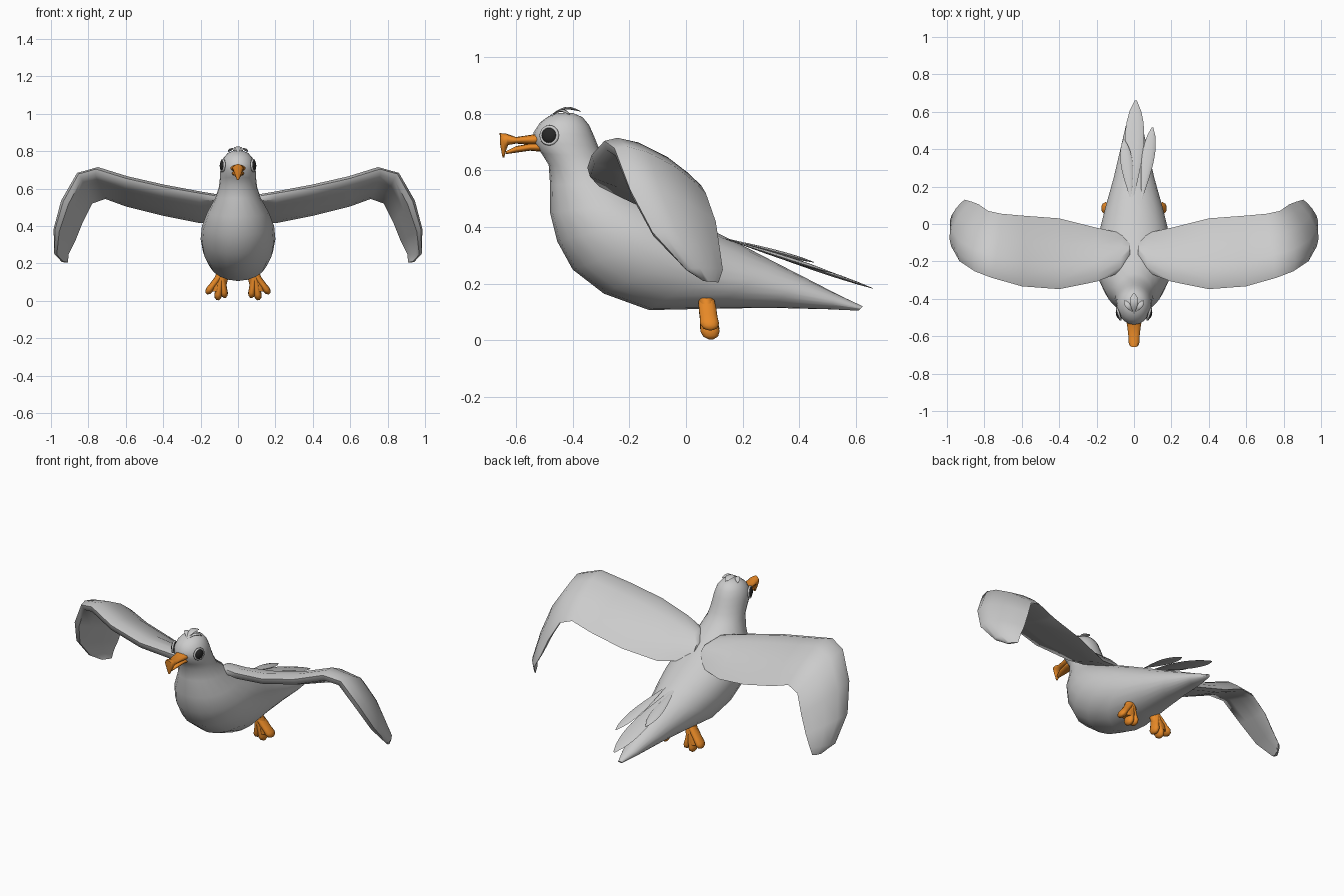
import bpy, bmesh
from math import sin, cos, pi, radians
from mathutils import Vector as V

if "Cube" in bpy.data.objects:
    bpy.data.objects.remove(bpy.data.objects["Cube"])


def colour(name, rgba):
    m = bpy.data.materials.new(name)
    m.diffuse_color = rgba
    m.use_nodes = True
    m.node_tree.nodes["Principled BSDF"].inputs["Base Color"].default_value = m.diffuse_color
    return m


orange = colour("orange", (0.8, 0.25, 0.02, 1))
black = colour("black", (0.02, 0.02, 0.02, 1))


def loft(name, rings, mat=None, mirror=False, sharp=60):
    """Skin a list of closed rings and cap both ends."""
    bm = bmesh.new()
    rows = [[bm.verts.new(p) for p in r] for r in rings]
    n = len(rows[0])
    for a, b in zip(rows, rows[1:]):
        for i in range(n):
            j = (i + 1) % n
            bm.faces.new((a[i], a[j], b[j], b[i]))
    bm.faces.new(rows[0])
    bm.faces.new(rows[-1])
    bmesh.ops.recalc_face_normals(bm, faces=bm.faces)
    me = bpy.data.meshes.new(name)
    bm.to_mesh(me)
    bm.free()
    for p in me.polygons:
        p.use_smooth = True
    me.set_sharp_from_angle(angle=radians(sharp))
    ob = bpy.data.objects.new(name, me)
    bpy.context.collection.objects.link(ob)
    if mat:
        me.materials.append(mat)
    if mirror:
        ob.modifiers.new("mirror", "MIRROR")
    return ob


def oval(c, a, b, n):
    return [c + a * cos(2 * pi * i / n) + b * sin(2 * pi * i / n) for i in range(n)]


def profile(name, rows, n, mat=None):
    """Rows: front/top point (y, z), back/bottom point (y, z), half width."""
    rings = []
    for y1, z1, y2, z2, w in rows:
        f, b = V((0, y1, z1)), V((0, y2, z2))
        rings.append(oval((f + b) / 2, (f - b) / 2, V((w, 0, 0)), n))
    return loft(name, rings, mat)


# Body, from crown of the head down the neck and along to the tail point
profile("body", [
    (-.45, .803, -.40, .803, .025), (-.485, .792, -.365, .788, .055),
    (-.515, .77, -.342, .76, .077), (-.538, .735, -.325, .722, .091),
    (-.538, .70, -.31, .685, .095), (-.51, .66, -.292, .645, .097),
    (-.485, .62, -.265, .60, .102), (-.48, .55, -.20, .55, .122),
    (-.48, .45, -.12, .495, .165), (-.455, .35, -.03, .45, .193),
    (-.40, .25, .05, .41, .20), (-.29, .165, .13, .37, .188),
    (-.13, .107, .21, .33, .16), (.10, .112, .32, .273, .115),
    (.30, .115, .42, .222, .082), (.50, .11, .54, .16, .045),
    (.61, .105, .625, .12, .012)], 20)

# Open beak, hooked at the tip
profile("upper_beak", [
    (-.50, .735, -.50, .69, .046), (-.54, .727, -.54, .69, .037),
    (-.60, .718, -.60, .695, .03), (-.635, .73, -.628, .69, .03),
    (-.658, .732, -.635, .672, .025), (-.656, .69, -.638, .66, .016),
    (-.648, .646, -.642, .646, .005)], 12, orange)
profile("lower_beak", [
    (-.50, .70, -.50, .665, .035), (-.55, .695, -.55, .67, .03),
    (-.60, .686, -.60, .663, .022), (-.635, .668, -.635, .658, .01)], 12, orange)

# Wings: leading point, trailing point, thickness factor
stations = [
    ((.02, -.18, .51), (.02, -.10, .475), .5), ((.07, -.26, .55), (.06, -.05, .44), .8),
    ((.20, -.31, .57), (.20, -.02, .415), 1), ((.40, -.35, .605), (.40, .03, .455), 1),
    ((.60, -.335, .65), (.60, .045, .505), 1), ((.76, -.29, .70), (.71, .055, .545), 1),
    ((.85, -.255, .675), (.78, .07, .52), 1), ((.93, -.20, .53), (.83, .105, .42), 1),
    ((.975, -.12, .38), (.87, .12, .32), .8), ((.98, 0, .25), (.905, .13, .25), .4),
    ((.94, .06, .21), (.91, .115, .205), .2)]
section = [(0, 0), (.15, .022), (.4, .045), (.7, .05), (.9, .034), (1, .005),
           (.95, -.022), (.7, -.02), (.4, -.015), (.15, -.012)]
mids = [(V(l) + V(t)) / 2 for l, t, k in stations]
rings = []
for i, (l, t, k) in enumerate(stations):
    chord = V(l) - V(t)
    span = mids[min(i + 1, len(mids) - 1)] - mids[max(i - 1, 0)]
    up = chord.cross(span).normalized()
    rings.append([V(t) + chord * u + up * v * k for u, v in section])
loft("wings", rings, mirror=True)


def feather(name, base, tip, w, thick, arch=0):
    """Flat leaf shape from base to tip, widest past the middle."""
    base, tip = V(base), V(tip)
    d = tip - base
    side = V((d.y, -d.x, 0)).normalized()
    up = side.cross(d).normalized()
    rings = []
    for i in range(11):
        t = .01 + .98 * i / 10
        s = sin(pi * t ** 1.5) ** .7
        c = base + d * t + V((0, 0, arch * sin(pi * t)))
        rings.append(oval(c, side * w * s, up * thick * s, 10))
    loft(name, rings)


# Tail feathers
feather("tail_feather_middle", (-.01, .10, .375), (.01, .665, .182), .052, .008)
feather("tail_feather_right", (.04, .12, .365), (.10, .52, .237), .034, .008)
feather("tail_feather_left", (-.015, .12, .365), (-.055, .455, .275), .032, .008)

# Crest on the head
feather("crest_middle", (0, -.485, .79), (0, -.37, .808), .022, .005, .02)
feather("crest_right", (.005, -.475, .79), (.052, -.41, .797), .014, .005, .018)
feather("crest_left", (-.005, -.475, .79), (-.052, -.41, .797), .014, .005, .018)

# Eyes with a raised rim
for s, label in ((1, "right"), (-1, "left")):
    pos = V((s * .082, -.483, .724))
    rot = V((s, -.32, .05)).to_track_quat("Z", "Y").to_euler()
    bpy.ops.mesh.primitive_uv_sphere_add(segments=16, ring_count=10, radius=.028, location=pos, rotation=rot)
    eye = bpy.context.object
    eye.name = label + "_eye"
    eye.scale.z = .5
    eye.data.materials.append(black)
    bpy.ops.object.shade_smooth()
    bpy.ops.mesh.primitive_torus_add(major_segments=20, minor_segments=8, major_radius=.03,
                                     minor_radius=.006, location=pos, rotation=rot)
    bpy.context.object.name = label + "_eye_rim"
    bpy.ops.object.shade_smooth()

# Feet: three fat toes fanning from a short leg
for name, tip, r in (("inner_toes", (.07, .087, .016), .018),
                     ("middle_toes", (.11, .088, .004), .019),
                     ("outer_toes", (.168, .086, .038), .018)):
    a, b = V((.088, .072, .145)), V(tip)
    d = (b - a).normalized()
    side = V((d.z, 0, -d.x)).normalized()
    rings = []
    for t, k in ((0, .9), (.3, 1), (.6, 1), (.8, 1.1), (.93, .85), (1, .3)):
        rings.append(oval(a.lerp(b, t), side * r * k, V((0, .031 * k, 0)), 12))
    loft(name, rings, orange, mirror=True)
profile_leg = [oval(V((x, y, z)), V((w, 0, 0)), V((0, .028, 0)), 12)
               for x, y, z, w in ((.085, .07, .15, .03), (.09, .075, .12, .037),
                                  (.105, .082, .08, .042), (.11, .084, .05, .036))]
loft("legs", profile_leg, orange, mirror=True)
